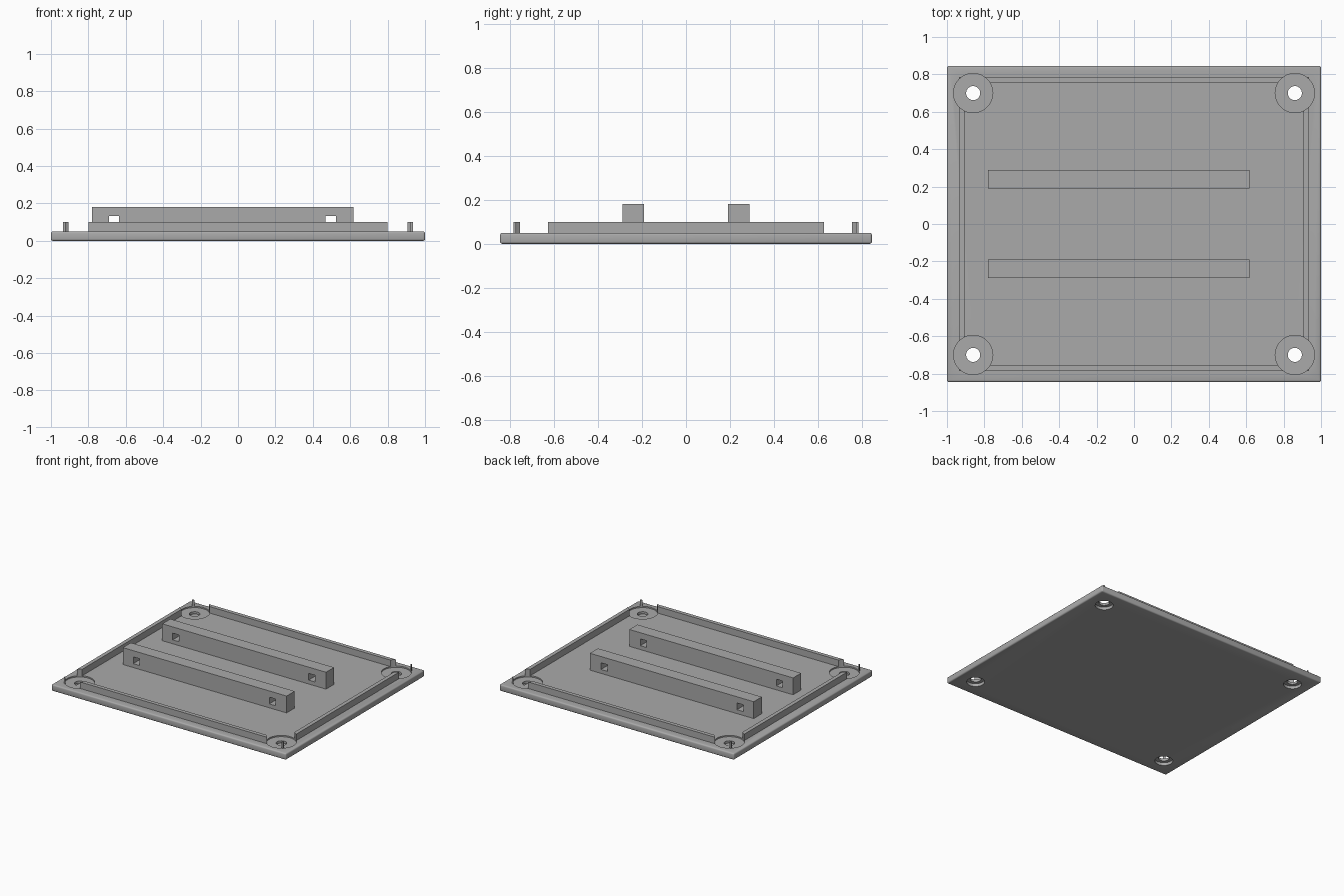
import bpy
import bmesh
import math

if "Cube" in bpy.data.objects:
    bpy.data.objects.remove(bpy.data.objects["Cube"])

grey = bpy.data.materials.new("light_grey")
grey.diffuse_color = (0.4, 0.4, 0.4, 1.0)
grey.use_nodes = True
grey.node_tree.nodes["Principled BSDF"].inputs["Base Color"].default_value = grey.diffuse_color


def box(name, x0, x1, y0, y1, z0, z1):
    bm = bmesh.new()
    bmesh.ops.create_cube(bm, size=1)
    for v in bm.verts:
        v.co = ((x0 + x1) / 2 + v.co.x * (x1 - x0),
                (y0 + y1) / 2 + v.co.y * (y1 - y0),
                (z0 + z1) / 2 + v.co.z * (z1 - z0))
    return finish(name, bm)


def cylinder(name, x, y, z0, z1, r):
    bm = bmesh.new()
    bmesh.ops.create_cone(bm, cap_ends=True, segments=48, radius1=r, radius2=r, depth=z1 - z0)
    bmesh.ops.translate(bm, verts=bm.verts, vec=(x, y, (z0 + z1) / 2))
    return finish(name, bm)


def finish(name, bm):
    mesh = bpy.data.meshes.new(name)
    bm.to_mesh(mesh)
    bm.free()
    mesh.materials.append(grey)
    ob = bpy.data.objects.new(name, mesh)
    bpy.context.collection.objects.link(ob)
    return ob


def apply(ob, mod):
    bpy.context.view_layer.objects.active = ob
    bpy.ops.object.modifier_apply(modifier=mod.name)


def cut(ob, cutter):
    mod = ob.modifiers.new("cut", 'BOOLEAN')
    mod.operation = 'DIFFERENCE'
    mod.solver = 'EXACT'
    mod.object = cutter
    apply(ob, mod)
    bpy.data.objects.remove(cutter)


# Base plate with rounded edges
plate = box("base_plate", -1, 1, -0.845, 0.845, 0, 0.05)
bevel = plate.modifiers.new("round", 'BEVEL')
bevel.width = 0.01
bevel.segments = 3
apply(plate, bevel)

# Locating lip: a thin rectangular frame
lip = box("locating_lip", -0.935, 0.935, -0.785, 0.785, 0.045, 0.10)
cut(lip, box("lip_cutter", -0.905, 0.905, -0.755, 0.755, 0, 0.2))

# Corner screw holes: shallow seat on top, through hole, counterbore below
for sx in (-1, 1):
    for sy in (-1, 1):
        x, y = sx * 0.86, sy * 0.70
        cut(lip, cylinder("clearance_cutter", x, y, 0.0, 0.2, 0.105))
        cut(plate, cylinder("seat_cutter", x, y, 0.04, 0.2, 0.105))
        cut(plate, cylinder("hole_cutter", x, y, -0.1, 0.2, 0.0375))
        cut(plate, cylinder("counterbore_cutter", x, y, -0.1, 0.022, 0.063))

# Two mounting rails with square slots passing through
for name, y in (("front_rail", -0.24), ("back_rail", 0.24)):
    rail = box(name, -0.78, 0.617, y - 0.049, y + 0.049, 0.045, 0.18)
    for x in (-0.664, 0.496):
        cut(rail, box("slot_cutter", x - 0.027, x + 0.027, y - 0.2, y + 0.2, 0.08, 0.132))

# Smooth only the rounded edges and bores
for ob in bpy.context.collection.objects:
    ob.select_set(True)
bpy.context.view_layer.objects.active = plate
bpy.ops.object.shade_smooth_by_angle(angle=math.radians(35))
